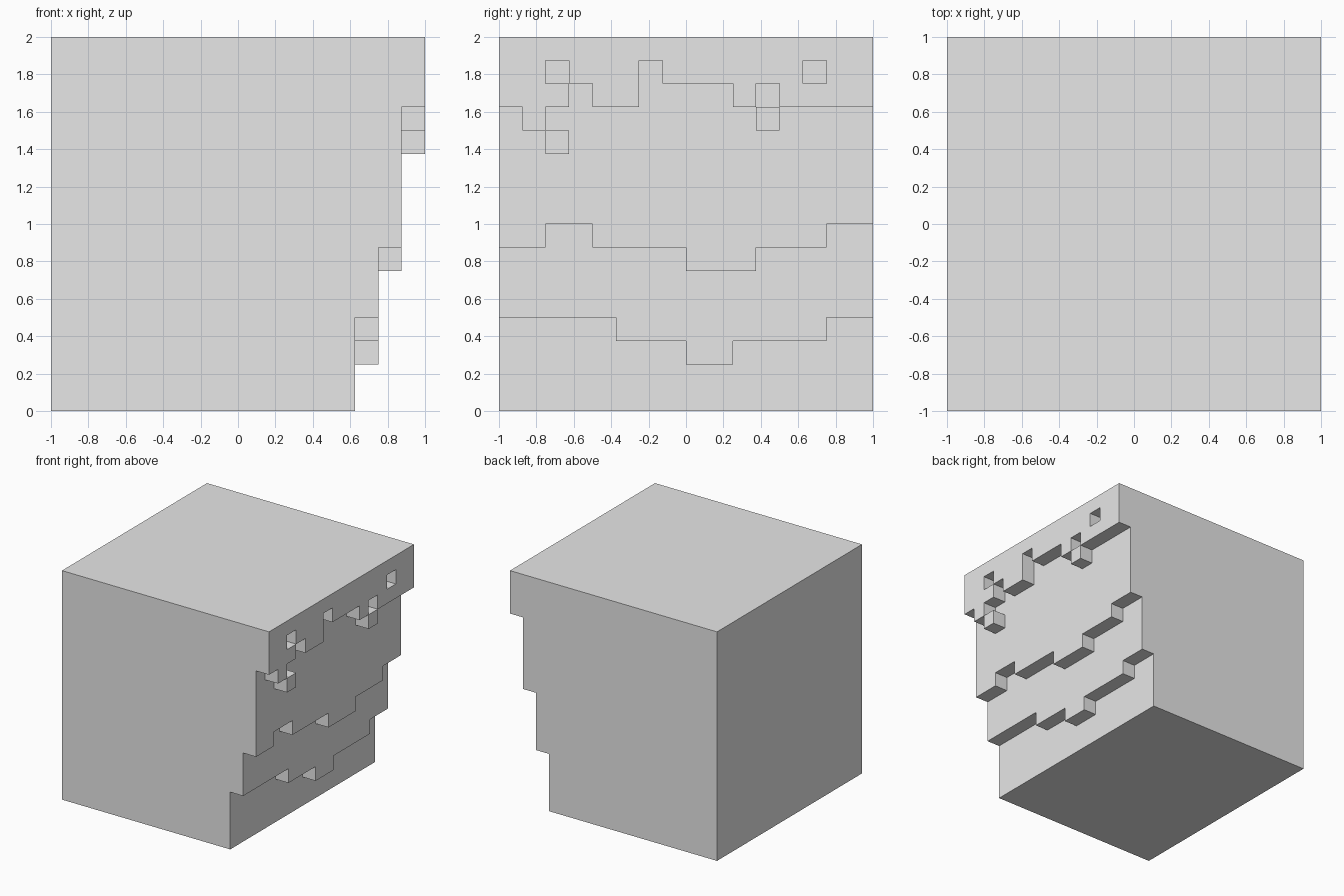
import bpy
import bmesh
from mathutils import Vector

cube = bpy.data.objects.get("Cube")
if cube:
    bpy.data.objects.remove(cube, do_unlink=True)

N = 16            # cells per side
CELL = 2 / N


def runs(*pairs):
    """Expand (height, count) pairs into one underside height per column."""
    return [h for h, count in pairs for _ in range(count)]


# Underside of each overhanging layer on the right, from front to back
LAYERS = {
    13: runs((4, 5), (3, 3), (2, 2), (3, 4), (4, 2)),
    14: runs((7, 2), (8, 2), (7, 4), (6, 3), (7, 3), (8, 2)),
    15: runs((13, 1), (12, 1), (13, 1), (14, 1), (13, 2), (15, 1),
             (14, 3), (13, 1), (14, 1), (13, 4)),
}
PITS = {(2, 14), (13, 14)}     # (column, height) holes in the outer layer
STUDS = {(2, 11), (11, 12)}    # lone cells standing out below it


def solid(cell):
    x, y, z = cell
    if min(cell) < 0 or max(cell) >= N:
        return False
    if x == N - 1:
        if (y, z) in PITS:
            return False
        if (y, z) in STUDS:
            return True
    return x not in LAYERS or z >= LAYERS[x][y]


def add_side(bm, cell, axis, step):
    """Add the square face of a cell on one side, facing outwards."""
    u, v = (axis + 1) % 3, (axis + 2) % 3
    corners = [(0, 0), (1, 0), (1, 1), (0, 1)]
    if step < 0:
        corners.reverse()
    verts = []
    for a, b in corners:
        p = Vector(cell)
        p[axis] += step > 0
        p[u] += a
        p[v] += b
        verts.append(bm.verts.new(p * CELL - Vector((1, 1, 0))))
    bm.faces.new(verts)


# Eroded block: skin of all solid cells, merged into large flat faces
bm = bmesh.new()
for x in range(N):
    for y in range(N):
        for z in range(N):
            if not solid((x, y, z)):
                continue
            for axis in range(3):
                for step in (-1, 1):
                    near = [x, y, z]
                    near[axis] += step
                    if not solid(near):
                        add_side(bm, (x, y, z), axis, step)
bmesh.ops.remove_doubles(bm, verts=bm.verts, dist=0.001)
bmesh.ops.dissolve_limit(bm, angle_limit=0.02, verts=bm.verts, edges=bm.edges)

mesh = bpy.data.meshes.new("overhang_block")
bm.to_mesh(mesh)
bm.free()
block = bpy.data.objects.new("overhang_block", mesh)
bpy.context.collection.objects.link(block)

# Plain grey
grey = bpy.data.materials.new("plain_grey")
grey.use_nodes = True
colour = (0.8, 0.8, 0.8, 1)
grey.diffuse_color = colour
grey.node_tree.nodes["Principled BSDF"].inputs["Base Color"].default_value = colour
mesh.materials.append(grey)
